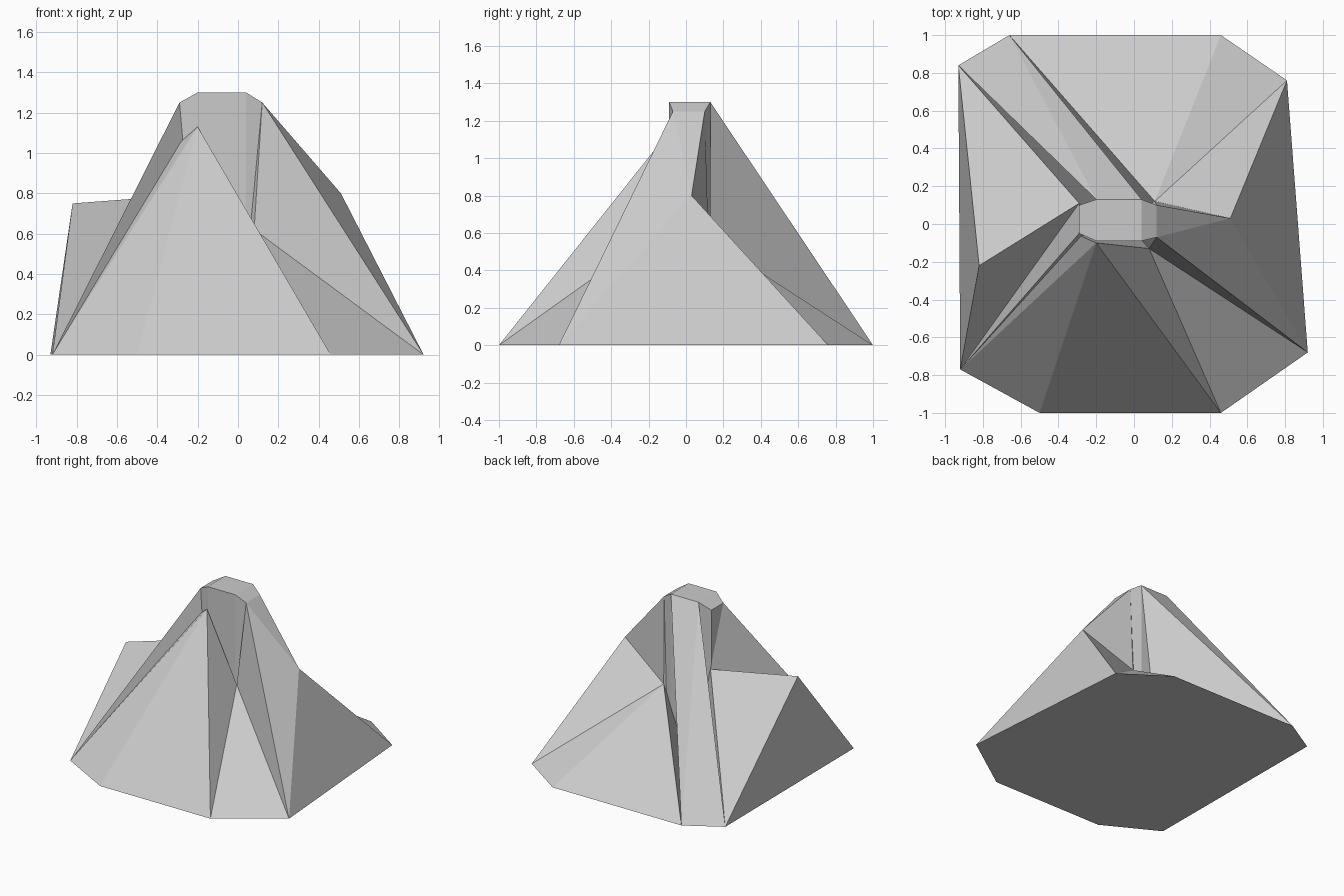
import bpy, bmesh

if "Cube" in bpy.data.objects:
    bpy.data.objects.remove(bpy.data.objects["Cube"])

# Ground corners, counter-clockwise from the front left
G = [(x, y, 0) for x, y in [(-.92, -.77), (-.5, -1), (.46, -1), (.92, -.68),
                            (.81, .76), (.46, 1), (-.66, 1), (-.93, .84)]]
AXIS = (-.05, .02, 0)

# Ridge peaks and the valley points where the slopes meet the spire
FRONT_PEAK, RIGHT_PEAK, LEFT_PEAK = (-.2, -.1, 1.13), (.51, .03, .8), (-.82, -.22, .75)
FRONT_LEFT, FRONT_VALLEY = (-.29, -.06, 1.05), (.08, -.13, .62)
BACK_VALLEY, LEFT_VALLEY = (.11, .12, .57), (-.29, .11, .79)


def facet(name, points):
    """Flat-faced solid wrapped around a few corner points."""
    bm = bmesh.new()
    verts = [bm.verts.new(p) for p in points]
    res = bmesh.ops.convex_hull(bm, input=verts)
    junk = {g for g in res["geom_interior"] + res["geom_unused"]
            if isinstance(g, bmesh.types.BMVert)}
    bmesh.ops.delete(bm, geom=list(junk), context='VERTS')
    bmesh.ops.recalc_face_normals(bm, faces=bm.faces)
    mesh = bpy.data.meshes.new(name)
    bm.to_mesh(mesh)
    bm.free()
    bpy.context.collection.objects.link(bpy.data.objects.new(name, mesh))


# Central spire with chamfered shoulders
outline = [(-.29, -.05, 1.25), (-.2, -.09, 1.3), (.04, -.09, 1.3), (.12, -.07, 1.25),
           (.12, .1, 1.25), (.04, .13, 1.3), (-.2, .13, 1.3), (-.29, .1, 1.25)]
facet("spire", outline + [(x, y, 0) for x, y, z in outline])

# Front slope and the low corner beside it
facet("front_slope", [G[0], G[1], G[2], FRONT_PEAK, FRONT_LEFT, FRONT_VALLEY, AXIS])
facet("front_right_corner", [G[2], G[3], FRONT_VALLEY, AXIS])

# Right flank: blade up to the spire, and the slope under it
facet("right_blade", [G[3], RIGHT_PEAK, outline[3], outline[4],
                      FRONT_VALLEY, BACK_VALLEY, AXIS])
facet("right_slope", [G[3], G[4], RIGHT_PEAK, BACK_VALLEY, AXIS])

# Back: low slope, and the tall blade reaching the summit
facet("back_slope", [G[4], G[5], G[6], BACK_VALLEY, AXIS])
facet("back_blade", [G[6], G[7], outline[5], outline[6], (-.2, .13, .83), AXIS])

# Left flank
facet("left_slope", [G[7], G[0], LEFT_PEAK, LEFT_VALLEY, AXIS])
facet("left_blade", [G[0], outline[0], FRONT_LEFT, LEFT_VALLEY, AXIS])
